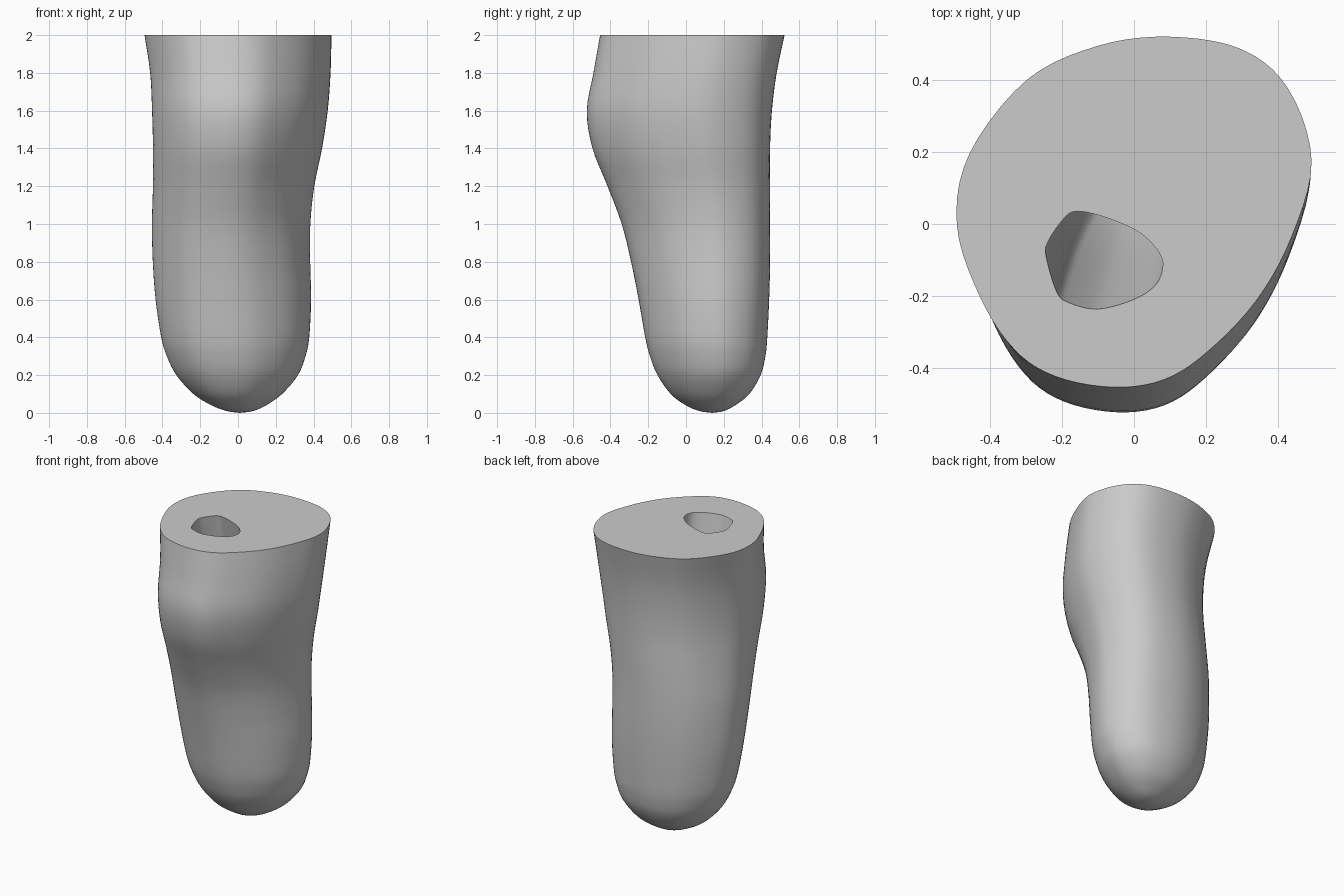
import bpy
import bmesh
from mathutils import Vector

cube = bpy.data.objects.get("Cube")
if cube:
    bpy.data.objects.remove(cube, do_unlink=True)

SIDES = 80

# Limb profile, bottom to top: height, x min, x max, y min, y max
PROFILE = [
    (0, .01, .01, .14, .14),
    (.01, -.06, .08, .07, .2),
    (.04, -.14, .15, .0, .26),
    (.1, -.235, .235, -.08, .335),
    (.2, -.325, .32, -.15, .395),
    (.3, -.375, .36, -.19, .42),
    (.4, -.405, .38, -.215, .43),
    (.6, -.435, .39, -.25, .44),
    (.8, -.45, .385, -.29, .445),
    (1, -.455, .385, -.34, .445),
    (1.2, -.45, .405, -.415, .445),
    (1.4, -.45, .445, -.495, .445),
    (1.6, -.455, .475, -.525, .455),
    (1.8, -.465, .49, -.49, .48),
    (2, -.495, .495, -.455, .522),
]

# Outline of the flat cut end, clockwise from the -x side
CUT_OUTLINE = [
    (-.495, 0), (-.46, .2), (-.3, .405), (-.1, .5), (.1, .525), (.3, .49),
    (.43, .38), (.495, .18), (.44, -.03), (.34, -.21), (.2, -.355),
    (.08, -.43), (-.06, -.45), (-.22, -.42), (-.335, -.345), (-.43, -.2),
]

# Outline of the bone canal mouth, clockwise from the -x side
CANAL_OUTLINE = [
    (-.245, -.09), (-.24, -.05), (-.2, .01), (-.165, .035), (-.1, .025),
    (-.02, -.005), (.03, -.035), (.07, -.08), (.08, -.12), (.06, -.17),
    (0, -.21), (-.1, -.237), (-.18, -.22), (-.215, -.19),
]


def spline(points, count, closed):
    """Resample points evenly along a Catmull-Rom curve."""
    pts = [Vector(p) for p in points]
    n = len(pts)
    spans = n if closed else n - 1
    pick = (lambda i: pts[i % n]) if closed else (lambda i: pts[max(0, min(n - 1, i))])
    result = []
    for k in range(count):
        u = k * spans / (count if closed else count - 1)
        i = min(int(u), spans - 1)
        t = u - i
        a, b, c, d = (pick(i + j) for j in (-1, 0, 1, 2))
        result.append(b + (c - a) * (t / 2)
                      + (a * 2 - b * 5 + c * 4 - d) * (t * t / 2)
                      + (b * 3 - a - c * 3 + d) * (t ** 3 / 2))
    return result


def unit_outline(points):
    """Fit an outline into the square from -1 to 1."""
    low = Vector((min(p.x for p in points), min(p.y for p in points)))
    high = Vector((max(p.x for p in points), max(p.y for p in points)))
    middle, half = (low + high) / 2, (high - low) / 2
    return [Vector(((p.x - middle.x) / half.x, (p.y - middle.y) / half.y)) for p in points]


def limb_rings():
    """Cross-sections that grow rounder towards the tip."""
    shape = unit_outline(spline(CUT_OUTLINE, SIDES, True))
    rows = spline(PROFILE, (len(PROFILE) - 1) * 4 + 1, False)
    rings = []
    for z, x0, x1, y0, y1 in rows[1:]:
        roundness = .4 * max(0, min(1, 1.4 - z))
        ring = []
        for p in shape:
            q = p.lerp(p.normalized() * 1.01, roundness)
            ring.append((x0 + (x1 - x0) * (q.x + 1) / 2,
                         y0 + (y1 - y0) * (q.y + 1) / 2, z))
        rings.append(ring)
    return rings


def canal_rings(steps=20, depth=1.35):
    """Cross-sections of the canal, leaning back as it descends."""
    mouth = spline(CANAL_OUTLINE, SIDES, True)
    centre = sum(mouth, Vector((0, 0))) / SIDES
    lean = Vector((.07, .24))
    rings = []
    for k in range(steps):
        f = k / steps
        size = (1 - f ** 4) ** .5
        ring = [centre + lean * f + (p - centre) * size for p in mouth]
        rings.append([(p.x, p.y, 2 - depth * f) for p in ring])
    end = centre + lean
    return rings, (end.x, end.y, 2 - depth)


# Loft from the rounded tip, over the cut end and down into the canal
bm = bmesh.new()
inner, canal_end = canal_rings()
tip = bm.verts.new((.01, .14, 0))
floor = bm.verts.new(canal_end)
rings = [[bm.verts.new(p) for p in ring] for ring in limb_rings() + inner]
for i in range(SIDES):
    j = (i + 1) % SIDES
    bm.faces.new((tip, rings[0][i], rings[0][j]))
    for a, b in zip(rings, rings[1:]):
        bm.faces.new((a[i], b[i], b[j], a[j]))
    bm.faces.new((floor, rings[-1][j], rings[-1][i]))
bmesh.ops.recalc_face_normals(bm, faces=bm.faces[:])
mesh = bpy.data.meshes.new("limb")
bm.to_mesh(mesh)
bm.free()

limb = bpy.data.objects.new("limb", mesh)
bpy.context.collection.objects.link(limb)

# Plain grey material
grey = bpy.data.materials.new("light_grey")
grey.use_nodes = True
colour = (.6, .6, .6, 1)
grey.diffuse_color = colour
for node in grey.node_tree.nodes:
    if node.type == "BSDF_PRINCIPLED":
        node.inputs["Base Color"].default_value = colour
mesh.materials.append(grey)

# Smooth skin with crisp rims
bpy.ops.object.select_all(action="DESELECT")
limb.select_set(True)
bpy.context.view_layer.objects.active = limb
bpy.ops.object.shade_smooth_by_angle(angle=.7)
